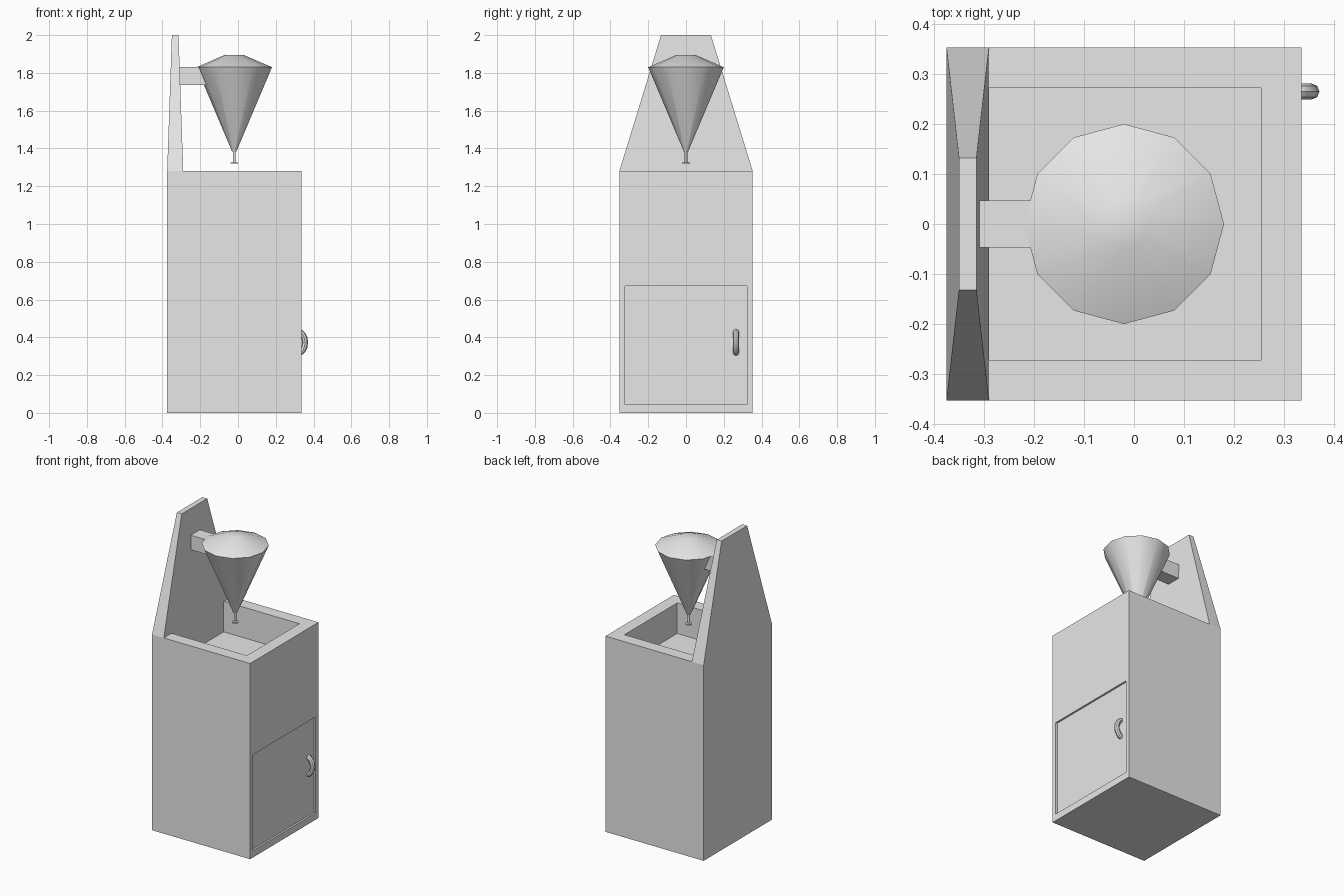
import bpy, bmesh, math
from mathutils import Vector

cube = bpy.data.objects.get("Cube")
if cube:
    bpy.data.objects.remove(cube, do_unlink=True)

grey = bpy.data.materials.new("plain_grey")
grey.use_nodes = True
grey.diffuse_color = (0.8, 0.8, 0.8, 1)
grey.node_tree.nodes["Principled BSDF"].inputs["Base Color"].default_value = (0.8, 0.8, 0.8, 1)


def finish(name, bm, smooth=False):
    """Turn a bmesh into a named grey object."""
    bmesh.ops.recalc_face_normals(bm, faces=bm.faces)
    mesh = bpy.data.meshes.new(name)
    bm.to_mesh(mesh)
    bm.free()
    mesh.materials.append(grey)
    obj = bpy.data.objects.new(name, mesh)
    bpy.context.collection.objects.link(obj)
    if smooth:
        bpy.ops.object.select_all(action="DESELECT")
        obj.select_set(True)
        bpy.context.view_layer.objects.active = obj
        bpy.ops.object.shade_smooth_by_angle(angle=math.radians(40))
    return obj


def box(low, high):
    """Box between two opposite corners."""
    bm = bmesh.new()
    bmesh.ops.create_cube(bm, size=1)
    low, high = Vector(low), Vector(high)
    for v in bm.verts:
        v.co = (low + high) / 2 + v.co * (high - low)
    return bm


def facing(bm, direction):
    bm.normal_update()
    return max(bm.faces, key=lambda f: f.normal.dot(Vector(direction)))


def bridge(bm, rings):
    """Join equal rings of points into a closed solid."""
    rings = [[bm.verts.new(p) for p in ring] for ring in rings]
    n = len(rings[0])
    for a, b in zip(rings, rings[1:]):
        for i in range(n):
            j = (i + 1) % n
            bm.faces.new((a[i], a[j], b[j], b[i]))
    bm.faces.new(rings[0])
    bm.faces.new(rings[-1])


# Cabinet with a sunken basin on top and a recessed door on the +x side
bm = box((-0.375, -0.353, 0), (0.335, 0.353, 1.28))
basin = facing(bm, (0, 0, 1))
bmesh.ops.inset_individual(bm, faces=[basin], thickness=0.114)
bmesh.ops.inset_individual(bm, faces=[basin], thickness=0)
for v in basin.verts:
    v.co.z -= 0.2
door = facing(bm, (1, 0, 0))
bmesh.ops.inset_individual(bm, faces=[door], thickness=0.041)
for v in door.verts:
    v.co.z = 0.672 if v.co.z > 0.6 else 0.045
bmesh.ops.inset_individual(bm, faces=[door], thickness=0)
for v in door.verts:
    v.co.x -= 0.012
finish("cabinet", bm)

# Tapered back board
bm = bmesh.new()
bridge(bm, [[(x0, -y, z), (x1, -y, z), (x1, y, z), (x0, y, z)]
            for x0, x1, y, z in ((-0.375, -0.29, 0.353, 1.28),
                                 (-0.35, -0.315, 0.132, 2.0))])
finish("back_board", bm)

# Arm holding the funnel
finish("support_arm", box((-0.315, -0.047, 1.735), (-0.12, 0.047, 1.83)))


def lathe(name, profile, sides=12, centre=-0.02):
    """Round solid from (radius, height) pairs."""
    bm = bmesh.new()
    turns = [math.tau * i / sides for i in range(sides)]
    bridge(bm, [[(centre + r * math.cos(t), r * math.sin(t), z) for t in turns]
                for r, z in profile])
    finish(name, bm, smooth=True)


# Funnel with a domed lid, then the thin spout and its tip
lathe("funnel", [(0.012, 1.385), (0.2, 1.83), (0.05, 1.895)])
lathe("spout", [(0.007, 1.325), (0.007, 1.395)])
lathe("spout_tip", [(0.02, 1.319), (0.02, 1.326)])

# Door handle: a bowed tube
bm = bmesh.new()
rings = []
for k in range(9):
    a = math.pi * (k / 8 - 0.5)
    out = Vector((math.cos(a), 0, math.sin(a)))
    middle = Vector((0.318 + 0.037 * out.x, 0.265, 0.373 + 0.056 * out.z))
    rings.append([middle + 0.016 * (out * math.cos(t) + Vector((0, math.sin(t), 0)))
                  for t in (math.tau * i / 8 for i in range(8))])
bridge(bm, rings)
finish("door_handle", bm, smooth=True)
